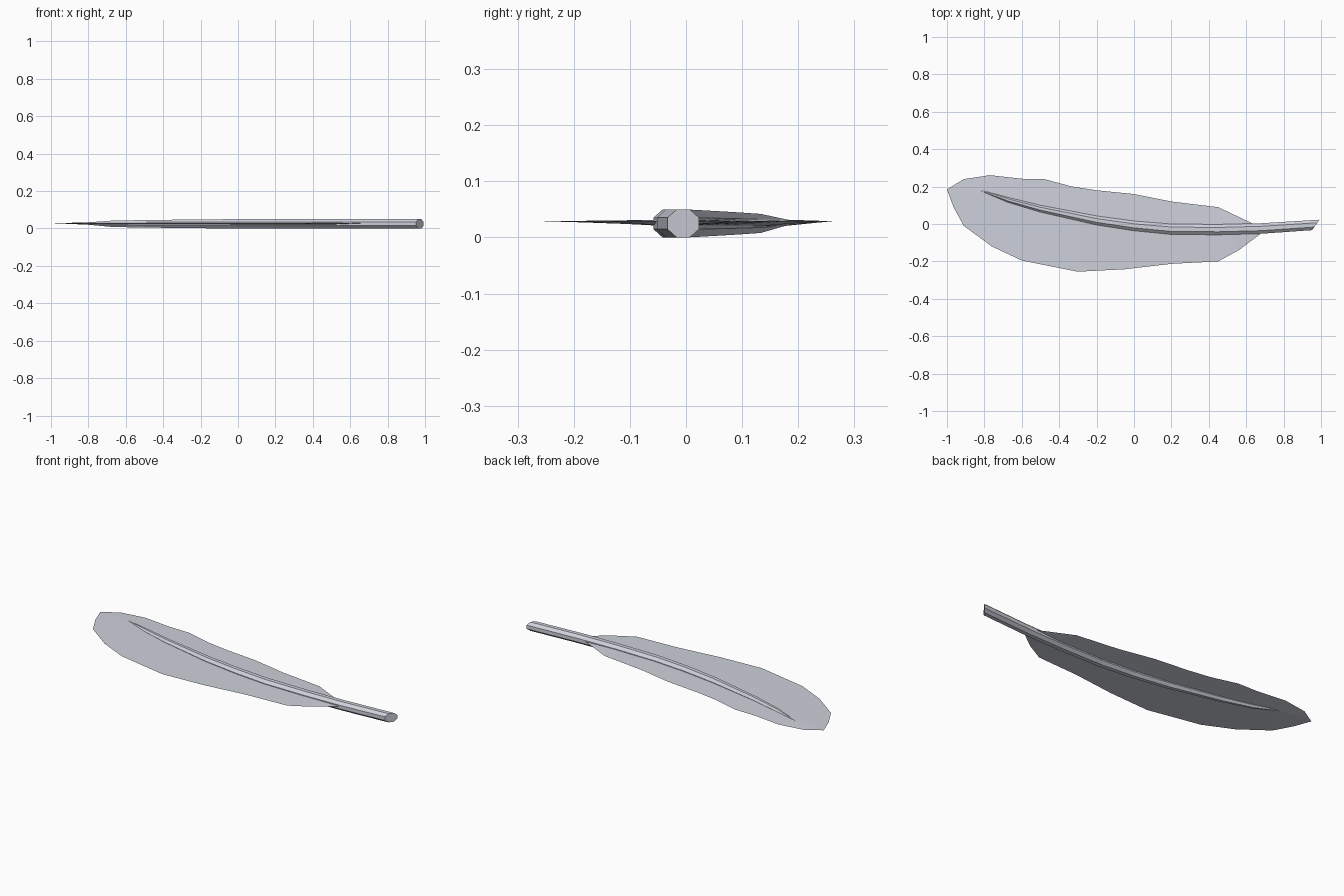
import bpy, bmesh, math

if "Cube" in bpy.data.objects:
    bpy.data.objects.remove(bpy.data.objects["Cube"])

mat = bpy.data.materials.new("pale grey")
mat.diffuse_color = (0.62, 0.64, 0.71, 1)
mat.use_nodes = True
mat.node_tree.nodes["Principled BSDF"].inputs["Base Color"].default_value = mat.diffuse_color


def finish(bm, name):
    bmesh.ops.remove_doubles(bm, verts=bm.verts, dist=0.0005)
    bmesh.ops.recalc_face_normals(bm, faces=bm.faces)
    me = bpy.data.meshes.new(name)
    bm.to_mesh(me)
    bm.free()
    me.materials.append(mat)
    ob = bpy.data.objects.new(name, me)
    bpy.context.collection.objects.link(ob)
    return ob


# Quill shaft: x, y, half width, half height along the curved spine
spine = [(0.972, -0.005, .028, .025), (0.68, -0.024, .028, .025),
         (0.45, -0.03, .028, .025), (0.2, -0.028, .028, .025),
         (0, -0.01, .026, .025), (-0.2, 0.019, .024, .0235),
         (-0.5, 0.082, .018, .02), (-0.67, 0.128, .013, .017),
         (-0.83, 0.183, .004, .004)]
bm = bmesh.new()
rings = []
for i, (x, y, w, h) in enumerate(spine):
    a, b = spine[max(i - 1, 0)], spine[min(i + 1, len(spine) - 1)]
    dx, dy = b[0] - a[0], b[1] - a[1]
    d = math.hypot(dx, dy)
    nx, ny = dy / d, -dx / d
    ring = []
    for k in range(8):
        t = math.pi * (k + 0.5) / 4
        c, s = math.cos(t) / math.cos(math.pi / 8), math.sin(t) / math.cos(math.pi / 8)
        slant = 0.022 * c if i == 0 else 0      # obliquely cut quill end
        zc = 0.025 if i < 8 else 0.027
        ring.append(bm.verts.new((x + nx * w * c + slant, y + ny * w * c, zc + h * s)))
    rings.append(ring)
for r, q in zip(rings, rings[1:]):
    for k in range(8):
        bm.faces.new((r[k], r[(k + 1) % 8], q[(k + 1) % 8], q[k]))
bm.faces.new(rings[0])
bm.faces.new(rings[-1])
finish(bm, "quill_shaft")

# Vane: thin blade, thickest at the spine and sharp at the outline
tip = (-1.0, 0.185)
upper = [(.64, 0), (.45, .09), (.2, .12), (0, .16), (-.2, .18), (-.33, .2),
         (-.48, .24), (-.6, .242), (-.77, .261), (-.91, .24), tip]
lower = [(.68, -.05), (.56, -.14), (.45, -.2), (.2, -.213), (-.05, -.242), (-.3, -.255),
         (-.6, -.195), (-.76, -.12), (-.91, -.01), (-.965, .09), tip]
middle = [(.66, -.025), (.5, -.03), (.3, -.03), (.1, -.02), (-.12, .005), (-.3, .04),
          (-.5, .082), (-.67, .128), (-.8, .17), (-.9, .185), tip]
bm = bmesh.new()
for edge in (upper, lower):
    for zm in (0.032, 0.020):
        out = [bm.verts.new((x, y, 0.029)) for x, y in edge]
        mid = [bm.verts.new((x, y, zm if i < 9 else 0.029 + (zm - 0.029) * (10 - i) / 2))
               for i, (x, y) in enumerate(middle)]
        for i in range(10):
            bm.faces.new((out[i], out[i + 1], mid[i + 1], mid[i]))
finish(bm, "feather_vane")
